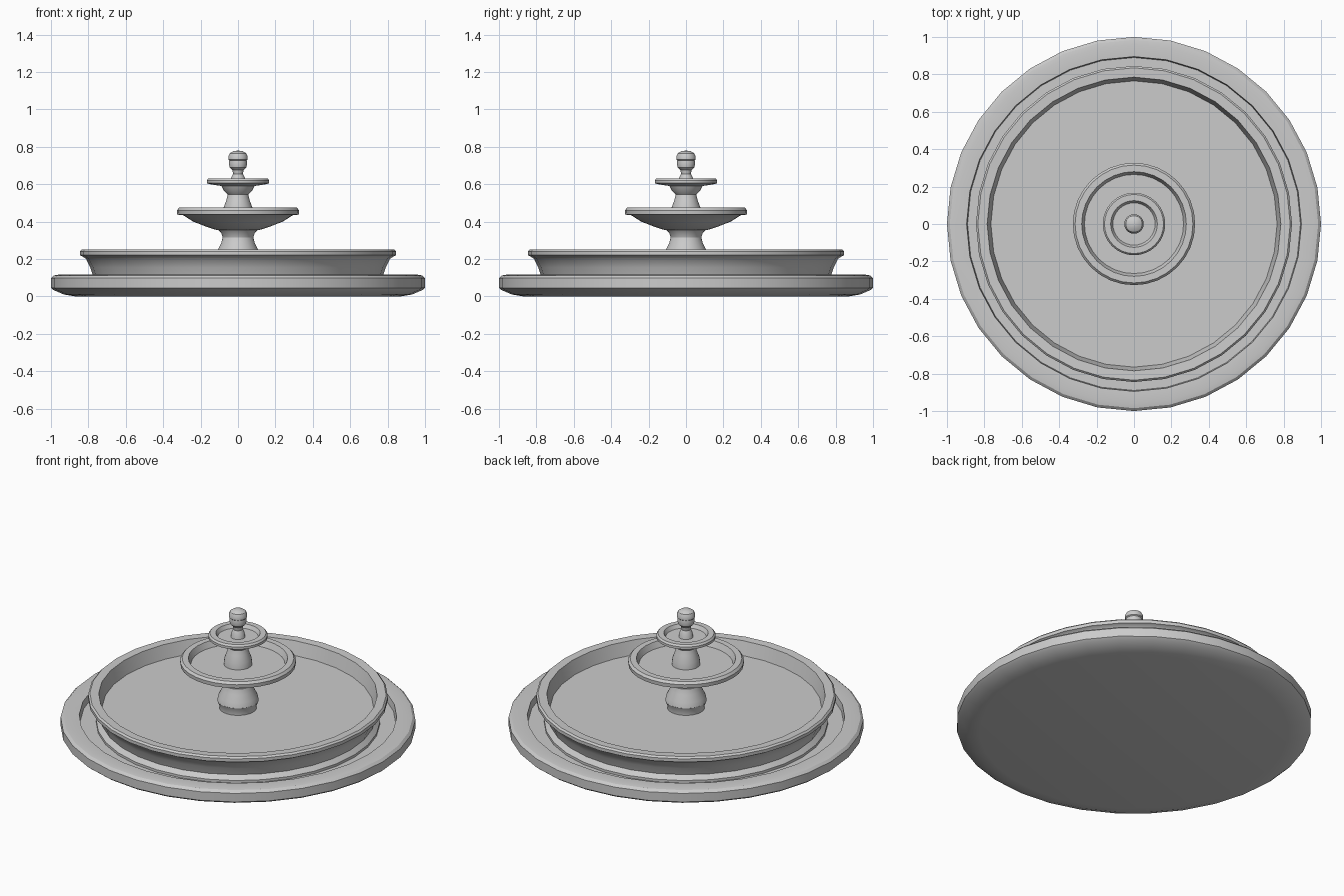
import bpy
import bmesh
from math import cos, sin, tau, radians

SIDES = 32


def lathe(name, profile, sides=SIDES, angle=32):
    """Turn a list of (radius, height) points around the z axis."""
    bm = bmesh.new()
    rings = []
    for r, z in profile:
        if r == 0:
            rings.append([bm.verts.new((0, 0, z))] * sides)
        else:
            rings.append([bm.verts.new((r * cos(tau * i / sides), r * sin(tau * i / sides), z))
                          for i in range(sides)])
    for a, b in zip(rings, rings[1:]):
        for i in range(sides):
            j = (i + 1) % sides
            quad = list(dict.fromkeys((a[i], a[j], b[j], b[i])))
            bm.faces.new(quad)
    bmesh.ops.recalc_face_normals(bm, faces=bm.faces)
    mesh = bpy.data.meshes.new(name)
    bm.to_mesh(mesh)
    bm.free()
    ob = bpy.data.objects.new(name, mesh)
    bpy.context.collection.objects.link(ob)
    bpy.ops.object.select_all(action='DESELECT')
    bpy.context.view_layer.objects.active = ob
    ob.select_set(True)
    bpy.ops.object.shade_smooth_by_angle(angle=radians(angle))
    return ob


# Wide base dish with rounded rim and shallow gutter
lathe("base_dish", [
    (0, 0), (0.87, 0), (0.93, 0.01), (0.985, 0.033), (1.0, 0.045), (1.0, 0.098),
    (0.985, 0.112), (0.96, 0.116), (0.895, 0.113), (0.89, 0.07), (0, 0.07)])

# Main pool wall with overhanging lip and flat floor
lathe("main_basin", [
    (0, 0.068), (0.80, 0.068), (0.80, 0.085), (0.775, 0.11), (0.79, 0.155),
    (0.812, 0.20), (0.835, 0.216), (0.845, 0.22), (0.845, 0.24), (0.835, 0.25),
    (0.785, 0.248), (0.765, 0.166), (0, 0.166)])

# Lower pedestal
lathe("lower_pedestal", [
    (0, 0.16), (0.105, 0.16), (0.105, 0.185), (0.117, 0.215), (0.11, 0.245),
    (0.09, 0.285), (0.082, 0.315), (0.09, 0.34), (0.11, 0.36), (0, 0.36)])

# Middle bowl
lathe("middle_bowl", [
    (0, 0.355), (0.115, 0.355), (0.17, 0.373), (0.24, 0.40), (0.295, 0.435),
    (0.325, 0.437), (0.327, 0.46), (0.315, 0.474), (0.28, 0.474),
    (0.265, 0.437), (0, 0.437)])

# Upper pedestal
lathe("upper_pedestal", [
    (0, 0.43), (0.08, 0.43), (0.077, 0.475), (0.062, 0.515), (0.054, 0.548), (0, 0.548)])

# Top bowl
lathe("top_bowl", [
    (0, 0.545), (0.055, 0.545), (0.075, 0.565), (0.088, 0.59), (0.15, 0.60),
    (0.167, 0.605), (0.167, 0.62), (0.158, 0.631), (0.125, 0.631),
    (0.113, 0.608), (0, 0.608)])

# Finial with banded ball
lathe("finial", [
    (0, 0.60), (0.042, 0.60), (0.037, 0.635), (0.026, 0.655), (0.03, 0.676),
    (0.045, 0.69), (0.049, 0.71), (0.046, 0.727), (0.052, 0.732), (0.052, 0.748),
    (0.044, 0.765), (0.026, 0.776), (0, 0.78)])
